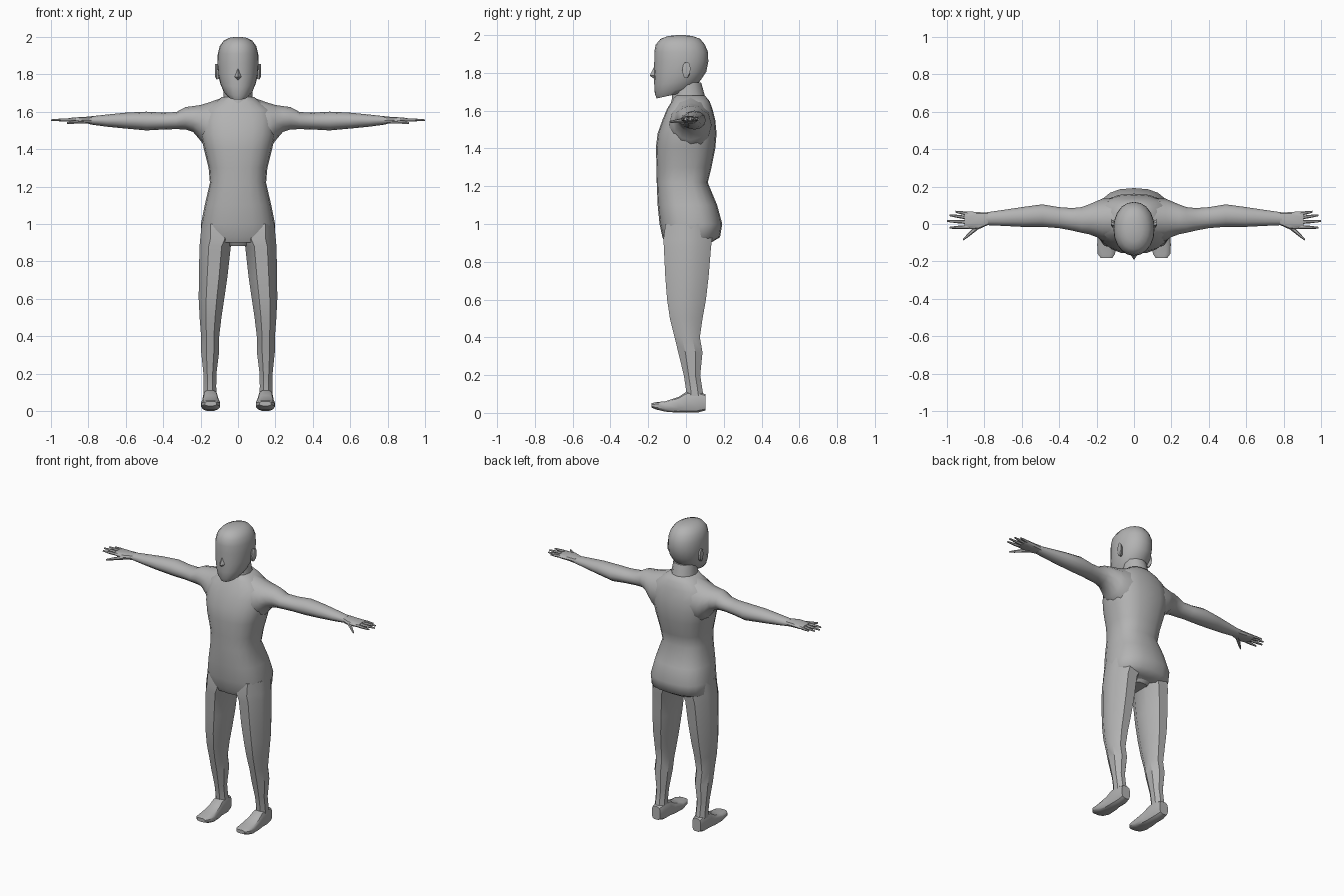
import bpy, bmesh, math
from mathutils import Vector

skin = bpy.data.materials.new("plain grey")
skin.diffuse_color = (0.45, 0.45, 0.45, 1)


def finish(name, bm, mirror=False, angle=40):
    bmesh.ops.recalc_face_normals(bm, faces=bm.faces)
    me = bpy.data.meshes.new(name)
    bm.to_mesh(me)
    bm.free()
    me.materials.append(skin)
    ob = bpy.data.objects.new(name, me)
    bpy.context.collection.objects.link(ob)
    bpy.ops.object.select_all(action='DESELECT')
    ob.select_set(True)
    bpy.context.view_layer.objects.active = ob
    bpy.ops.object.shade_smooth_by_angle(angle=math.radians(angle))
    if mirror:
        ob.modifiers.new("mirror", 'MIRROR').use_mirror_merge = False
    return ob


def loft(bm, rows, axis, sides=16, power=2.0, turn=0.0):
    """Skin rounded sections; row = (position, a0, a1, b0, b1[, tilt])."""
    rings = []
    for row in rows:
        p, a0, a1, b0, b1 = row[:5]
        tilt = row[5] if len(row) > 5 else 0
        ring = []
        for i in range(sides):
            t = 2 * math.pi * (i + turn) / sides
            c, s = math.cos(t), math.sin(t)
            u = math.copysign(abs(c) ** (2 / power), c)
            v = math.copysign(abs(s) ** (2 / power), s)
            a = (a0 + a1) / 2 + u * (a1 - a0) / 2
            b = (b0 + b1) / 2 + v * (b1 - b0) / 2
            q = p + tilt * v * (b1 - b0) / 2
            co = {'X': (q, a, b), 'Y': (a, q, b), 'Z': (a, b, q)}[axis]
            ring.append(bm.verts.new(co))
        rings.append(ring)
    for r0, r1 in zip(rings, rings[1:]):
        for i in range(sides):
            j = (i + 1) % sides
            bm.faces.new((r0[i], r0[j], r1[j], r1[i]))
    bm.faces.new(rings[0])
    bm.faces.new(rings[-1])


def sym(rows):
    return [(r[0], -r[1], r[1]) + tuple(r[2:]) for r in rows]


# torso, with squared-off seat
bm = bmesh.new()
loft(bm, sym([(0.90, 0.17, -0.11, 0.13), (0.93, 0.195, -0.125, 0.18),
              (1.00, 0.198, -0.14, 0.192), (1.10, 0.178, -0.15, 0.165),
              (1.22, 0.15, -0.155, 0.115), (1.30, 0.157, -0.155, 0.135),
              (1.40, 0.182, -0.16, 0.155), (1.48, 0.20, -0.15, 0.162),
              (1.55, 0.20, -0.125, 0.155), (1.61, 0.185, -0.10, 0.14),
              (1.65, 0.125, -0.075, 0.125), (1.68, 0.085, -0.06, 0.10)]),
     'Z', 20, 2.5)
finish("torso", bm, angle=50)

# neck
bm = bmesh.new()
loft(bm, sym([(1.60, 0.09, -0.09, 0.12), (1.66, 0.08, -0.075, 0.105),
              (1.75, 0.073, -0.07, 0.08)]), 'Z', 12)
finish("neck", bm)

# head: sections tilt up towards the back of the skull below the ears
bm = bmesh.new()
loft(bm, sym([(1.685, 0.055, -0.155, 0.03, 0.22), (1.71, 0.078, -0.165, 0.055, 0.2),
              (1.75, 0.095, -0.168, 0.08, 0.12), (1.80, 0.107, -0.17, 0.108, 0.05),
              (1.86, 0.11, -0.168, 0.118), (1.91, 0.108, -0.168, 0.117),
              (1.95, 0.098, -0.16, 0.10), (1.98, 0.076, -0.135, 0.075),
              (1.995, 0.045, -0.095, 0.035), (2.0, 0.015, -0.05, -0.01)]), 'Z', 20, 2.1)
finish("head", bm, angle=45)

# nose
bm = bmesh.new()
v = [bm.verts.new(c) for c in ((0, -0.192, 1.785), (0, -0.16, 1.85),
                               (-0.026, -0.155, 1.788), (0.026, -0.155, 1.788),
                               (0, -0.16, 1.762))]
for f in ((0, 1, 2), (0, 3, 1), (0, 2, 4), (0, 4, 3), (1, 3, 4, 2)):
    bm.faces.new([v[i] for i in f])
finish("nose", bm, angle=20)

# ears
bm = bmesh.new()
loft(bm, [(0.095, -0.018, 0.012, 1.775, 1.85), (0.115, -0.02, 0.022, 1.77, 1.858),
          (0.122, -0.01, 0.024, 1.785, 1.858)], 'X', 10)
finish("ears", bm, True)

# arms from inside the shoulder to the wrist
bm = bmesh.new()
loft(bm, [(0.09, -0.09, 0.14, 1.38, 1.672), (0.17, -0.09, 0.135, 1.405, 1.645),
          (0.20, -0.07, 0.122, 1.445, 1.636), (0.24, -0.055, 0.105, 1.492, 1.63),
          (0.28, -0.047, 0.09, 1.505, 1.625), (0.33, -0.035, 0.085, 1.507, 1.598),
          (0.40, -0.022, 0.09, 1.505, 1.595), (0.49, -0.015, 0.105, 1.50, 1.60),
          (0.60, -0.015, 0.09, 1.51, 1.595), (0.70, -0.01, 0.075, 1.52, 1.585),
          (0.79, -0.006, 0.062, 1.532, 1.575)], 'X', 12)
finish("arms", bm, True, 45)

# hands: palm, four fingers, thumb
bm = bmesh.new()
loft(bm, [(0.78, -0.005, 0.062, 1.533, 1.575), (0.83, -0.028, 0.063, 1.538, 1.573),
          (0.885, -0.028, 0.068, 1.543, 1.569), (0.905, -0.022, 0.064, 1.547, 1.566)],
     'X', 10, 2.6)
for y0, y1, tip in ((0.053, 0.066, 0.955), (0.032, 0.047, 0.985),
                    (0.009, 0.016, 1.0), (-0.015, -0.02, 0.985)):
    ym = (y0 + y1) / 2
    loft(bm, [(0.88, y0 - 0.010, y0 + 0.010, 1.547, 1.567),
              ((0.88 + tip) / 2, ym - 0.009, ym + 0.009, 1.547, 1.565),
              (tip, y1 - 0.005, y1 + 0.005, 1.551, 1.560)], 'X', 6)
loft(bm, [(0.815, -0.015, 0.02, 1.535, 1.565), (0.86, -0.05, -0.022, 1.535, 1.557),
          (0.89, -0.073, -0.053, 1.534, 1.551), (0.915, -0.09, -0.08, 1.535, 1.545)],
     'X', 6)
finish("hands", bm, True)

# legs, eight-sided with hard long edges
bm = bmesh.new()
loft(bm, [(1.00, 0.03, 0.195, -0.11, 0.14), (0.92, 0.015, 0.203, -0.12, 0.14),
          (0.88, 0.038, 0.207, -0.118, 0.135), (0.72, 0.055, 0.21, -0.11, 0.122),
          (0.60, 0.072, 0.21, -0.10, 0.108), (0.50, 0.088, 0.206, -0.085, 0.09),
          (0.40, 0.10, 0.198, -0.06, 0.075), (0.32, 0.10, 0.198, -0.042, 0.088),
          (0.20, 0.115, 0.185, -0.013, 0.075), (0.13, 0.116, 0.184, -0.003, 0.085),
          (0.05, 0.112, 0.186, 0.0, 0.098)], 'Z', 8, 2.0, 0.5)
for w in bm.verts:   # push the octagon out to its full width
    cx = 0.11 if w.co.z > 0.9 else 0.13 if w.co.z > 0.55 else 0.15
    w.co.x = cx + (w.co.x - cx) * 1.07
    w.co.y = 0.02 + (w.co.y - 0.02) * 1.07
finish("legs", bm, True, 35)

# feet
bm = bmesh.new()
loft(bm, [(0.103, 0.118, 0.182, 0.012, 0.10), (0.06, 0.108, 0.188, 0.0, 0.115),
          (0.0, 0.108, 0.188, 0.0, 0.112), (-0.04, 0.102, 0.192, 0.0, 0.085),
          (-0.11, 0.094, 0.198, 0.006, 0.062), (-0.16, 0.10, 0.195, 0.018, 0.057),
          (-0.182, 0.115, 0.178, 0.028, 0.052)], 'Y', 12, 3.2, 0.5)
finish("feet", bm, True, 35)

# pelvis block closing the crotch between the legs
bm = bmesh.new()
loft(bm, sym([(0.882, 0.06, -0.08, 0.09), (0.95, 0.12, -0.12, 0.15)]), 'Z', 10, 2.5)
finish("pelvis", bm)
